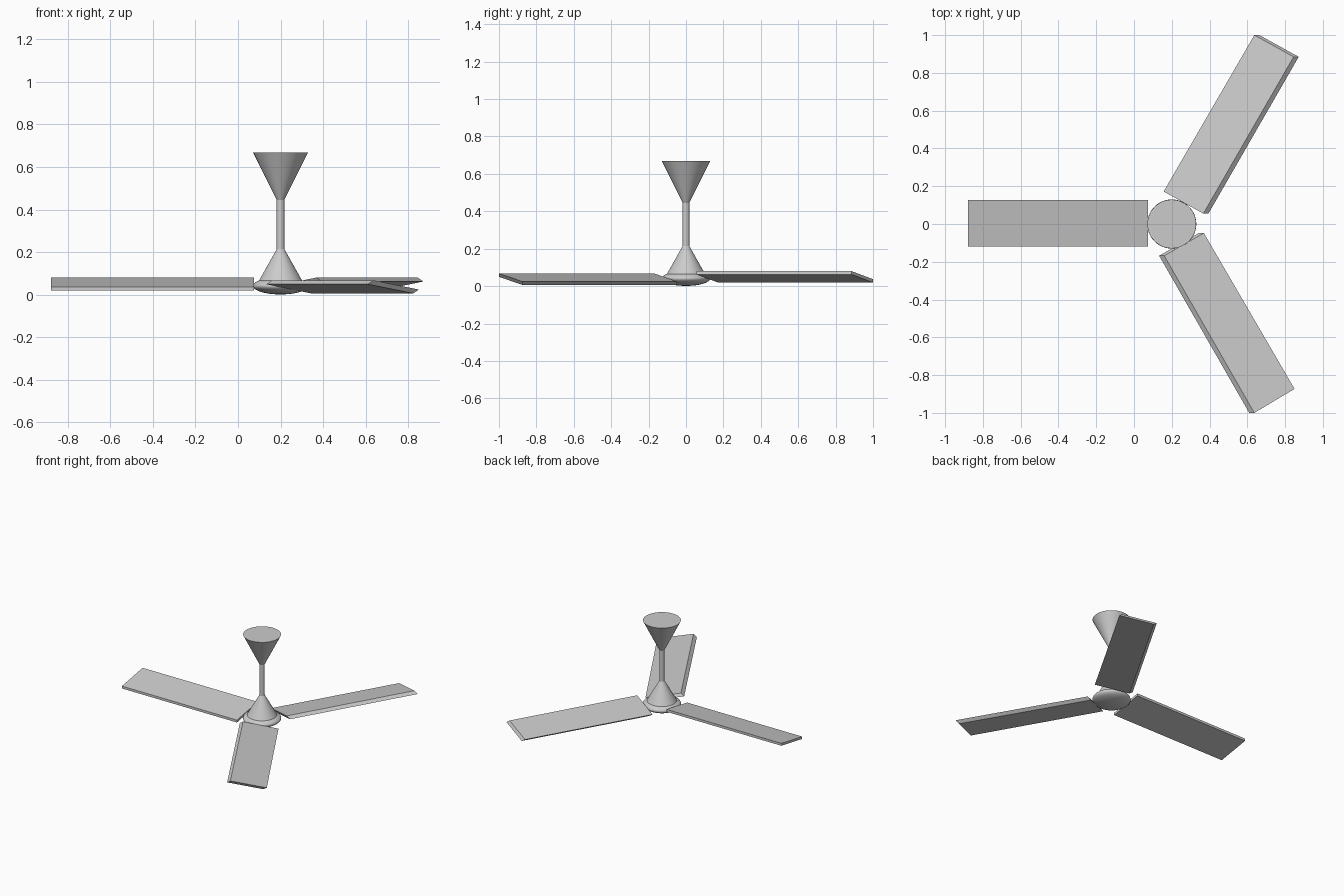
import bpy, bmesh, math
from mathutils import Vector

if "Cube" in bpy.data.objects:
    bpy.data.objects.remove(bpy.data.objects["Cube"])

CX = 0.2  # fan axis

grey = bpy.data.materials.new("light grey")
grey.diffuse_color = (0.6, 0.6, 0.6, 1)
grey.use_nodes = True
grey.node_tree.nodes["Principled BSDF"].inputs["Base Color"].default_value = grey.diffuse_color


def finish(name, bm, smooth=True):
    bmesh.ops.recalc_face_normals(bm, faces=bm.faces)
    me = bpy.data.meshes.new(name)
    bm.to_mesh(me)
    bm.free()
    ob = bpy.data.objects.new(name, me)
    bpy.context.collection.objects.link(ob)
    me.materials.append(grey)
    if smooth:
        bpy.ops.object.select_all(action='DESELECT')
        bpy.context.view_layer.objects.active = ob
        ob.select_set(True)
        bpy.ops.object.shade_smooth_by_angle(angle=math.radians(35))
    return ob


def cone(name, r1, r2, z1, z2):
    bm = bmesh.new()
    bmesh.ops.create_cone(bm, cap_ends=True, segments=48, radius1=r1,
                          radius2=r2, depth=z2 - z1)
    bmesh.ops.translate(bm, verts=bm.verts, vec=(CX, 0, (z1 + z2) / 2))
    return finish(name, bm)


def blade(name, high, low, z_high, z_low, shift):
    """Tilted slab: high and low edges (inner, outer), underside slid by shift in x."""
    outline = [(*high[0], z_high), (*high[1], z_high),
               (*low[1], z_low), (*low[0], z_low)]
    bm = bmesh.new()
    top = [bm.verts.new(p) for p in outline]
    bot = [bm.verts.new(Vector(p) + Vector((shift, 0, -0.018))) for p in outline]
    bm.faces.new(top)
    bm.faces.new(bot[::-1])
    for i in range(4):
        j = (i + 1) % 4
        bm.faces.new((top[i], bot[i], bot[j], top[j]))
    return finish(name, bm, smooth=False)


# ceiling canopy, rod and motor cover
cone("ceiling_canopy", 0.018, 0.129, 0.445, 0.668)
cone("down_rod", 0.018, 0.018, 0.2, 0.46)
cone("motor_cover", 0.116, 0.018, 0.04, 0.214)

# flattened round motor hub
bm = bmesh.new()
bmesh.ops.create_uvsphere(bm, u_segments=48, v_segments=24, radius=1)
bmesh.ops.scale(bm, verts=bm.verts, vec=(0.13, 0.13, 0.04))
bmesh.ops.translate(bm, verts=bm.verts, vec=(CX, 0, 0.041))
finish("motor_hub", bm)

# three pitched blades
blade("blade_left", [(0.075, 0.126), (-0.88, 0.126)],
      [(0.075, -0.12), (-0.88, -0.12)], 0.08, 0.037, 0)
blade("blade_back_right", [(0.367, 0.055), (0.845, 0.885)],
      [(0.157, 0.172), (0.637, 1.0)], 0.08, 0.037, 0.027)
blade("blade_front_right", [(0.16, -0.168), (0.637, -1.0)],
      [(0.37, -0.048), (0.85, -0.873)], 0.067, 0.024, -0.027)
